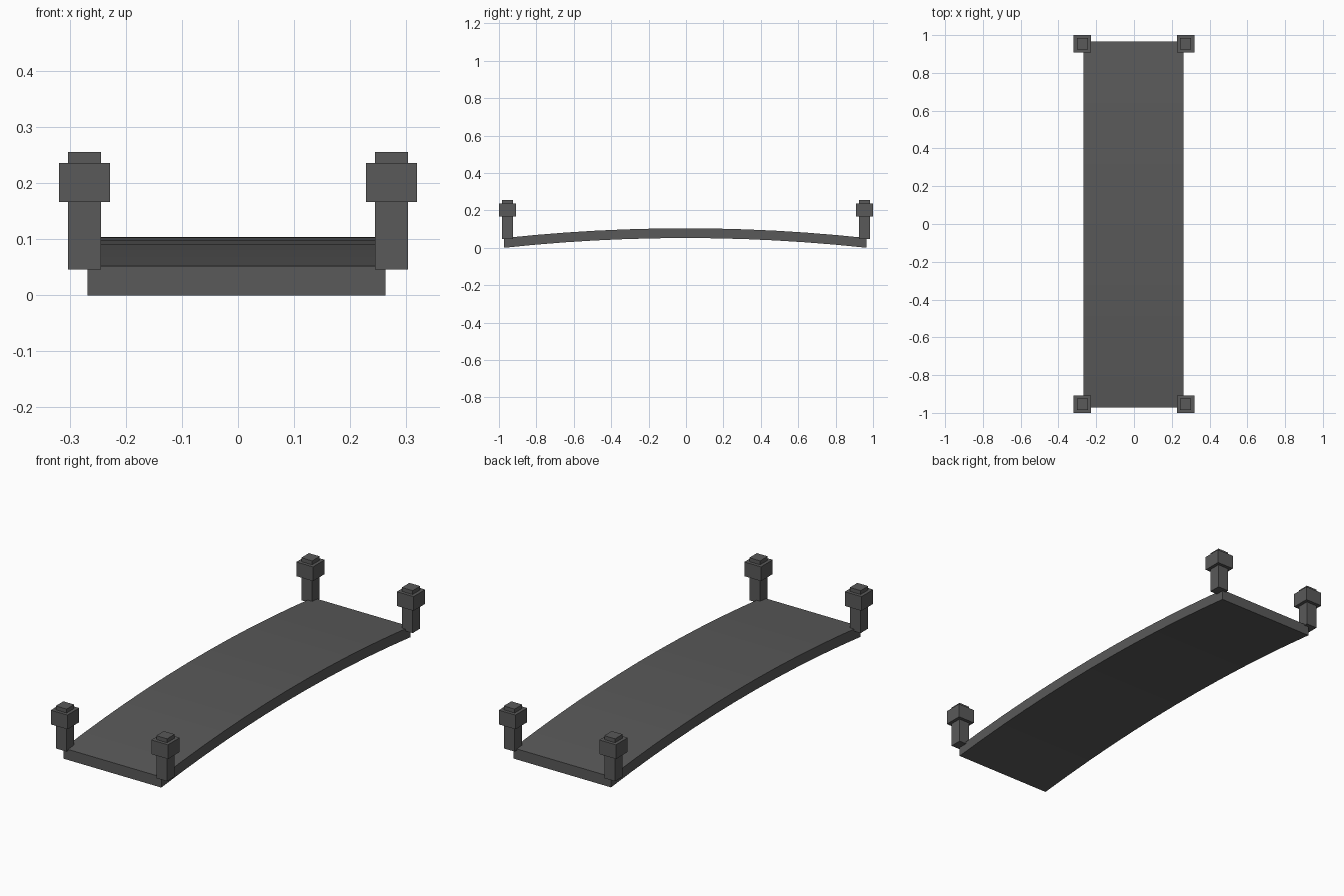
import bpy
import bmesh
from mathutils import Matrix, Vector

if "Cube" in bpy.data.objects:
    bpy.data.objects.remove(bpy.data.objects["Cube"])

dark = bpy.data.materials.new("dark_grey")
dark.diffuse_color = (0.1, 0.1, 0.1, 1)
dark.use_nodes = True
dark.node_tree.nodes["Principled BSDF"].inputs["Base Color"].default_value = dark.diffuse_color


def add_object(name, bm):
    bmesh.ops.recalc_face_normals(bm, faces=bm.faces[:])
    mesh = bpy.data.meshes.new(name)
    bm.to_mesh(mesh)
    bm.free()
    mesh.materials.append(dark)
    bpy.context.collection.objects.link(bpy.data.objects.new(name, mesh))


def add_box(bm, x, y, z0, z1, width):
    size = Vector((width, width, z1 - z0))
    place = Matrix.Translation((x, y, (z0 + z1) / 2)) @ Matrix.Diagonal(size).to_4x4()
    bmesh.ops.create_cube(bm, size=1, matrix=place)


# Arched deck: side profile extruded across the width
SEGMENTS, HALF, MID_Y, RISE, THICK = 12, 0.969, -0.003, 0.052, 0.052
steps = [2 * i / SEGMENTS - 1 for i in range(SEGMENTS + 1)]
arch = [(MID_Y + HALF * t, RISE * (1 - t * t)) for t in steps]
profile = arch + [(y, z + THICK) for y, z in reversed(arch)]
bm = bmesh.new()
side = bm.faces.new([bm.verts.new((-0.268, y, z)) for y, z in profile])
across = bmesh.ops.extrude_face_region(bm, geom=[side], use_keep_orig=True)
bmesh.ops.translate(bm, vec=(0.531, 0, 0),
                    verts=[v for v in across["geom"] if isinstance(v, bmesh.types.BMVert)])
add_object("deck", bm)

# Corner posts, each with a wider block below its top
for sx, side_name in ((-1, "left"), (1, "right")):
    for sy, end_name in ((-1, "front"), (1, "back")):
        x, y = sx * 0.2735, sy * 0.9545
        bm = bmesh.new()
        add_box(bm, x, y, 0.046, 0.255, 0.059)
        add_object(f"{end_name}_{side_name}_post", bm)
        bm = bmesh.new()
        add_box(bm, x, y, 0.166, 0.236, 0.091)
        add_object(f"{end_name}_{side_name}_post_block", bm)
